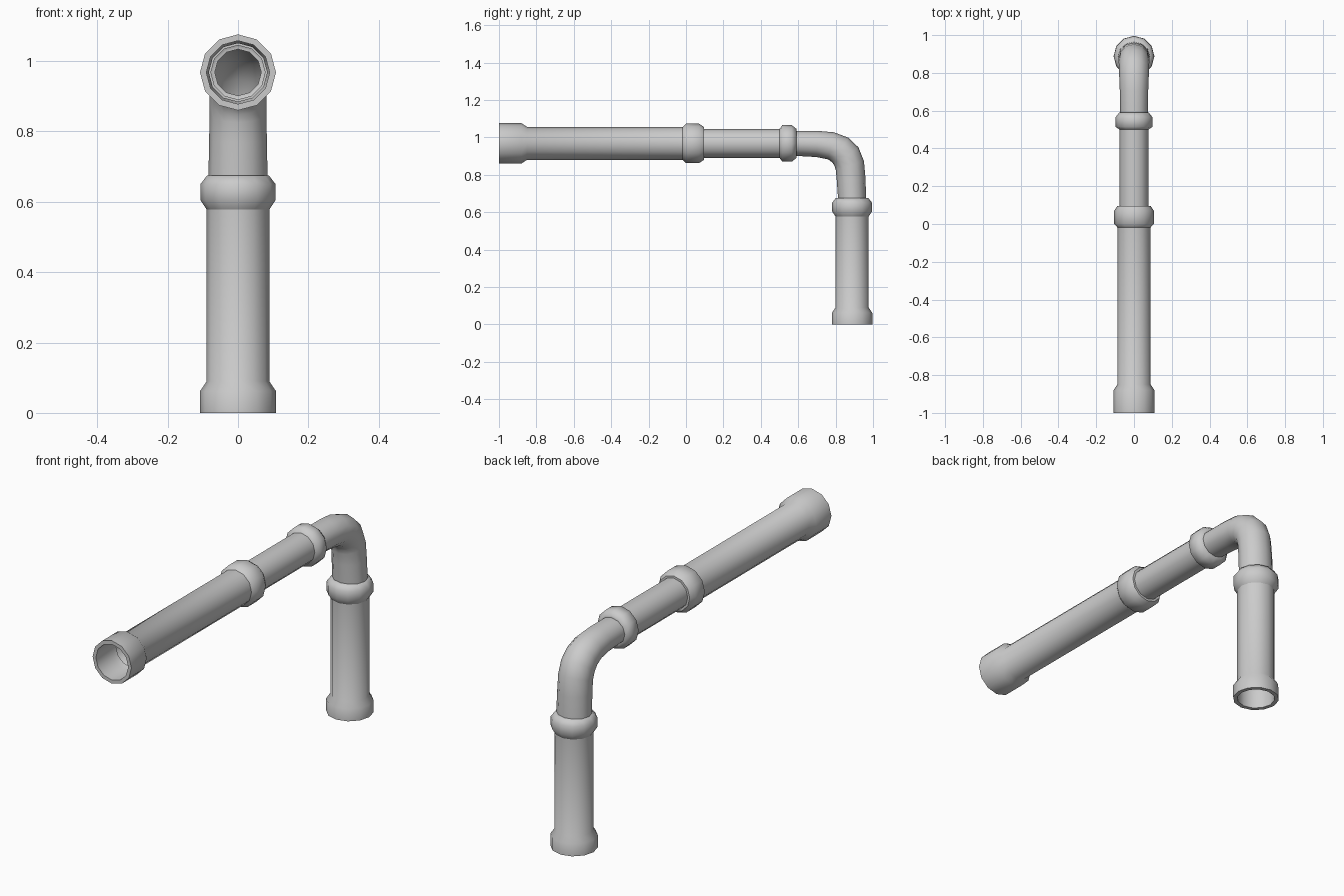
import bpy, bmesh
from math import sin, cos, pi, radians

if "Cube" in bpy.data.objects:
    bpy.data.objects.remove(bpy.data.objects["Cube"])

SIDES = 12
AXIS_Z, AXIS_Y = 0.968, 0.888


def loft(name, stations):
    """Skin 12-sided rings; station = (y, z, turn in degrees, x radius, radius in bend plane)."""
    bm = bmesh.new()
    rings = []
    for y, z, turn, rx, r in stations:
        a = radians(turn)
        ring = []
        for k in range(SIDES):
            t = 2 * pi * k / SIDES
            ring.append(bm.verts.new((rx * cos(t), y + r * sin(t) * sin(a), z + r * sin(t) * cos(a))))
        rings.append(ring)
    for p, q in zip(rings, rings[1:]):
        for k in range(SIDES):
            n = (k + 1) % SIDES
            bm.faces.new((p[k], q[k], q[n], p[n]))
    me = bpy.data.meshes.new(name)
    bm.to_mesh(me)
    bm.free()
    ob = bpy.data.objects.new(name, me)
    bpy.context.collection.objects.link(ob)
    bpy.ops.object.select_all(action='DESELECT')
    ob.select_set(True)
    bpy.context.view_layer.objects.active = ob
    bpy.ops.object.shade_smooth_by_angle(angle=radians(55))
    return ob


def level(profile):
    return [(y, AXIS_Z, 0, r, r) for y, r in profile]


def upright(profile):
    return [(AXIS_Y, z, 90, r, r) for z, r in profile]


# Long level pipe with an open flared socket, inner lip first
loft("long_pipe", level([(-0.85, 0.083), (-0.88, 0.090), (-1.0, 0.090), (-1.0, 0.108),
                         (-0.88, 0.108), (-0.85, 0.088), (-0.018, 0.088)]))

# Middle coupling and narrower level pipe
loft("middle_coupling", level([(-0.018, 0.088), (0.0, 0.105), (0.07, 0.105),
                               (0.096, 0.088), (0.096, 0.077)]))
loft("short_pipe", level([(0.096, 0.077), (0.50, 0.077)]))

# Coupling before the elbow
loft("elbow_coupling", level([(0.50, 0.077), (0.515, 0.098), (0.565, 0.098),
                              (0.59, 0.078), (0.59, 0.066)]))

# Swept elbow
loft("elbow", [(0.59, 0.968, 0, 0.073, 0.067), (0.70, 0.965, 3, 0.075, 0.070),
               (0.775, 0.955, 12, 0.078, 0.074), (0.825, 0.932, 32, 0.080, 0.079),
               (0.858, 0.897, 52, 0.081, 0.081), (0.876, 0.850, 72, 0.081, 0.079),
               (0.883, 0.775, 85, 0.082, 0.077), (0.888, 0.675, 90, 0.084, 0.075)])

# Coupling below the elbow
loft("down_coupling", upright([(0.675, 0.075), (0.675, 0.088), (0.650, 0.107),
                               (0.605, 0.107), (0.578, 0.089)]))

# Down pipe with an open foot socket and inner lip
loft("down_pipe", upright([(0.578, 0.089), (0.09, 0.089), (0.062, 0.108), (0.0, 0.108),
                           (0.0, 0.088), (0.07, 0.087), (0.09, 0.084)]))
